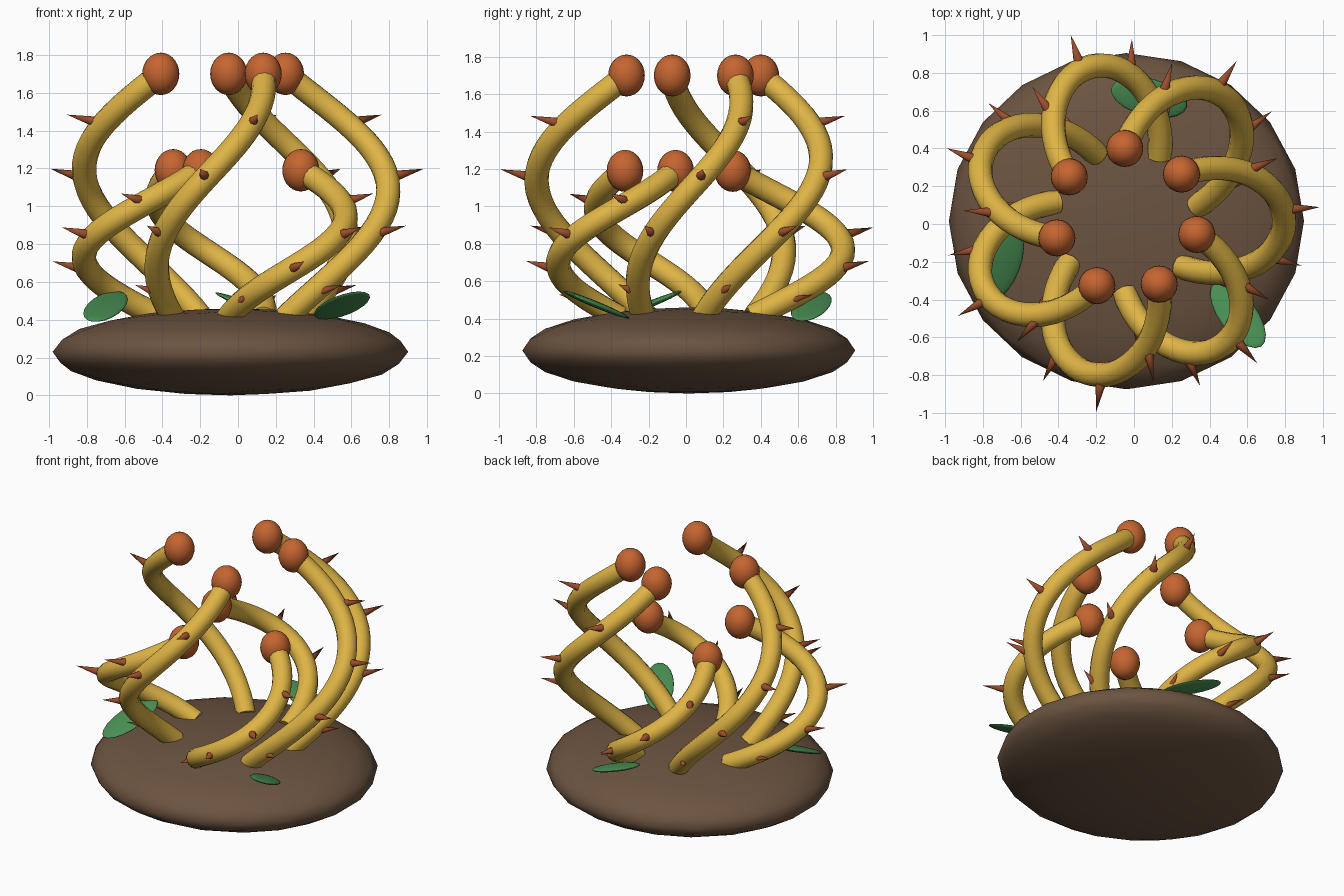
import bpy
import math
from mathutils import Vector, Matrix

if "Cube" in bpy.data.objects:
    bpy.data.objects.remove(bpy.data.objects["Cube"], do_unlink=True)


def material(name, rgb):
    mat = bpy.data.materials.new(name)
    mat.use_nodes = True
    mat.diffuse_color = (*rgb, 1)
    mat.node_tree.nodes["Principled BSDF"].inputs["Base Color"].default_value = (*rgb, 1)
    return mat


brown = material("soil brown", (0.15, 0.088, 0.052))
yellow = material("stalk yellow", (0.74, 0.46, 0.06))
orange = material("bud orange", (0.56, 0.13, 0.03))
rust = material("thorn rust", (0.33, 0.075, 0.025))
green = material("leaf green", (0.065, 0.27, 0.085))

CENTRE = Vector((-0.04, 0.02, 0))
COUNT = 7
TWIST = 1.4
TUBE = 0.065


def finish(name, mat):
    obj = bpy.context.object
    obj.name = obj.data.name = name
    obj.data.materials.clear()
    obj.data.materials.append(mat)
    bpy.ops.object.shade_smooth_by_angle(angle=math.radians(50))
    return obj


def ball(name, mat, centre, size, axes=None):
    """Ellipsoid with half sizes along the given axes."""
    bpy.ops.mesh.primitive_uv_sphere_add(segments=20, ring_count=14, radius=1)
    obj = finish(name, mat)
    turn = axes.to_4x4() if axes else Matrix()
    obj.data.transform(Matrix.Translation(centre) @ turn @ Matrix.Diagonal((*size, 1)))
    return obj


def stalk_point(start, height, bulge, t):
    """Point on a stalk that swings out and round as it climbs."""
    angle = start + TWIST * t
    swell = math.sin(math.pi * t)
    r = 0.38 + 0.455 * swell
    z = 0.41 + height * t + bulge * swell
    return CENTRE + Vector((r * math.cos(angle), r * math.sin(angle), z))


# Mound
bpy.ops.mesh.primitive_ico_sphere_add(subdivisions=3, radius=1)
mound = finish("mound", brown)
half = [max(abs(v.co[i]) for v in mound.data.vertices) for i in range(3)]
fit = Matrix.Diagonal((0.94 / half[0], 0.89 / half[1], 0.23 / half[2], 1))
mound.data.transform(Matrix.Translation((-0.04, 0.015, 0.23)) @ fit)

# Stalks, each with a bud and four thorns
for i in range(COUNT):
    start = math.radians(91.4) - math.tau * i / COUNT - TWIST
    tall = i == 0 or i % 2 == 1
    height, bulge = (1.29, 0.03) if tall else (0.78, 0.0)

    curve = bpy.data.curves.new("stalk", "CURVE")
    curve.dimensions = "3D"
    curve.bevel_depth = TUBE
    curve.bevel_resolution = 4
    curve.use_fill_caps = True
    steps = 28
    spline = curve.splines.new("POLY")
    spline.points.add(steps)
    for k, point in enumerate(spline.points):
        point.co = (*stalk_point(start, height, bulge, k / steps), 1)
    stalk = bpy.data.objects.new("stalk", curve)
    bpy.context.collection.objects.link(stalk)
    bpy.ops.object.select_all(action="DESELECT")
    stalk.select_set(True)
    bpy.context.view_layer.objects.active = stalk
    bpy.ops.object.convert(target="MESH")
    finish(f"stalk_{i + 1}", yellow)

    ball(f"bud_{i + 1}", orange, stalk_point(start, height, bulge, 1), (0.098, 0.098, 0.112))

    for k in range(4):
        t = 0.09 + 0.23 * k
        angle = start + TWIST * t
        out = Vector((math.cos(angle), math.sin(angle), 0.25)).normalized()
        root = stalk_point(start, height, bulge, t)
        bpy.ops.mesh.primitive_cone_add(vertices=8, radius1=0.027, radius2=0, depth=0.15)
        thorn = finish(f"thorn_{i + 1}_{k + 1}", rust)
        turn = out.to_track_quat("Z", "Y").to_matrix().to_4x4()
        thorn.data.transform(Matrix.Translation(root + out * 0.127) @ turn)

# Leaves resting on the mound: centre, heading, upward normal
leaves = [
    ((-0.70, -0.21, 0.47), 70, (0, -0.38, 0.93)),
    ((0.55, -0.48, 0.475), -54, (0, 0.38, 0.93)),
    ((0.08, 0.67, 0.465), 166, (0.34, -0.08, 0.93)),
]
for i, (centre, heading, up) in enumerate(leaves):
    normal = Vector(up).normalized()
    along = Vector((math.cos(math.radians(heading)), math.sin(math.radians(heading)), 0))
    along.z = -along.dot(normal) / normal.z
    along.normalize()
    axes = Matrix((along, normal.cross(along), normal)).transposed()
    ball(f"leaf_{i + 1}", green, Vector(centre), (0.22, 0.1, 0.018), axes)
